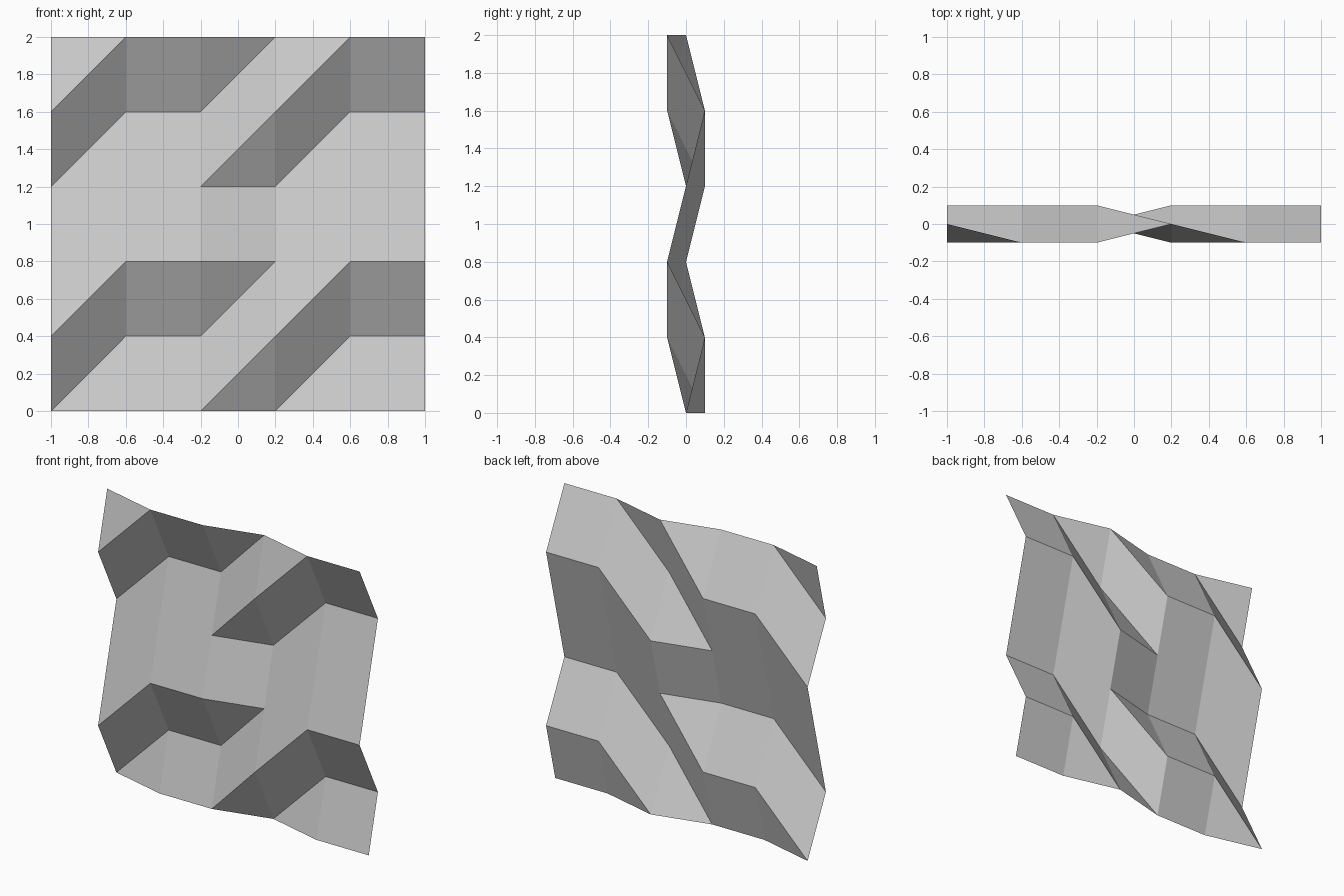
import bpy, bmesh

if "Cube" in bpy.data.objects:
    bpy.data.objects.remove(bpy.data.objects["Cube"])

STEP = 0.4
WAVE = (0.1, -0.1, 0.0)        # sawtooth depth repeating up each column
SHIFT = (0, 1, 1, 0, 1, 1)     # rows each column's sawtooth is raised by

# Folded sheet: a 6 x 6 grid of points
bm = bmesh.new()
grid = [[bm.verts.new((-1 + i * STEP, WAVE[(j - s) % 3], j * STEP)) for j in range(6)]
        for i, s in enumerate(SHIFT)]

# Every cell is split along its rising diagonal, facing the front
for i in range(5):
    for j in range(5):
        a, b = grid[i][j], grid[i + 1][j]
        c, d = grid[i + 1][j + 1], grid[i][j + 1]
        bm.faces.new((a, b, c))
        bm.faces.new((a, c, d))

mesh = bpy.data.meshes.new("folded_panel")
bm.to_mesh(mesh)
bm.free()
panel = bpy.data.objects.new("folded_panel", mesh)
bpy.context.collection.objects.link(panel)
